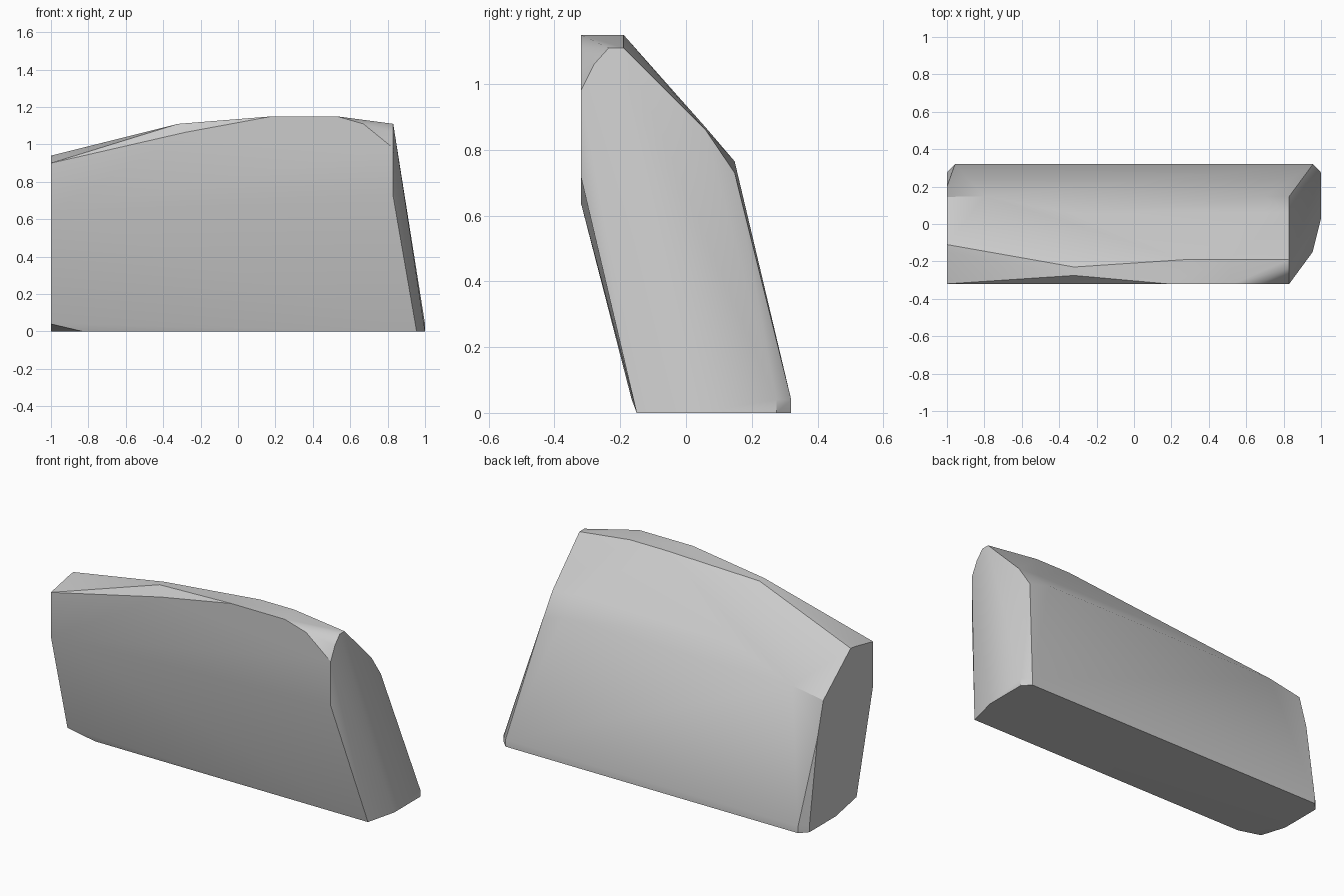
import bpy, bmesh, math

if "Cube" in bpy.data.objects:
    bpy.data.objects.remove(bpy.data.objects["Cube"], do_unlink=True)

# One plain stone colour
stone = bpy.data.materials.new("stone_grey")
stone.use_nodes = True
COLOUR = (0.6, 0.6, 0.6, 1)
stone.diffuse_color = COLOUR
stone.node_tree.nodes["Principled BSDF"].inputs["Base Color"].default_value = COLOUR


def section(x, profile):
    """Place a (y, z) profile at one x position."""
    return [(x, y, z) for y, z in profile]


# Upper ends of the slab
points = section(-1, [(-.32, .64), (-.32, .9), (-.15, .935), (-.11, .94),
                      (.145, .73), (.2, .53)])
points += section(.83, [(-.32, .72), (-.32, .98), (-.28, 1.06), (-.235, 1.11),
                        (-.19, 1.11), (.06, .86), (.148, .73)])

# Bottom rim with clipped corners
for side in (-1, 1):
    points += section(side, [(.03, 0), (.275, 0), (.275, .04)])
    points += section(side * .957, [(.32, 0), (.32, .04)])
points += [(-1, -.165, .04), (-.83, -.15, 0), (.955, -.15, 0)]

# Front top edge and the ridge behind it
points += [(x, -.32, z) for x, z in ((-.28, 1.065), (.18, 1.15), (.53, 1.15), (.67, 1.11))]
points += [(-.32, -.275, 1.11), (-.32, -.23, 1.11), (.28, -.19, 1.15), (.5, -.19, 1.15)]

# Shoulder along the back
points += [(x, .148, .765) for x in (-.8, .7)]
points += [(x, .06, .868) for x in (-.35, .7)]

# Wrap the outline points in one closed chunk
bm = bmesh.new()
for p in points:
    bm.verts.new(p)
hull = bmesh.ops.convex_hull(bm, input=bm.verts)
loose = [v for v in bm.verts if not v.link_faces]
bmesh.ops.delete(bm, geom=loose, context='VERTS')
bmesh.ops.dissolve_limit(bm, angle_limit=math.radians(1), verts=bm.verts, edges=bm.edges)
bmesh.ops.recalc_face_normals(bm, faces=bm.faces)
mesh = bpy.data.meshes.new("stone_slab")
bm.to_mesh(mesh)
bm.free()
mesh.materials.append(stone)
slab = bpy.data.objects.new("stone_slab", mesh)
bpy.context.collection.objects.link(slab)

# Soft shading with crisp rims
bpy.ops.object.select_all(action='DESELECT')
slab.select_set(True)
bpy.context.view_layer.objects.active = slab
bpy.ops.object.shade_smooth_by_angle(angle=math.radians(32))
